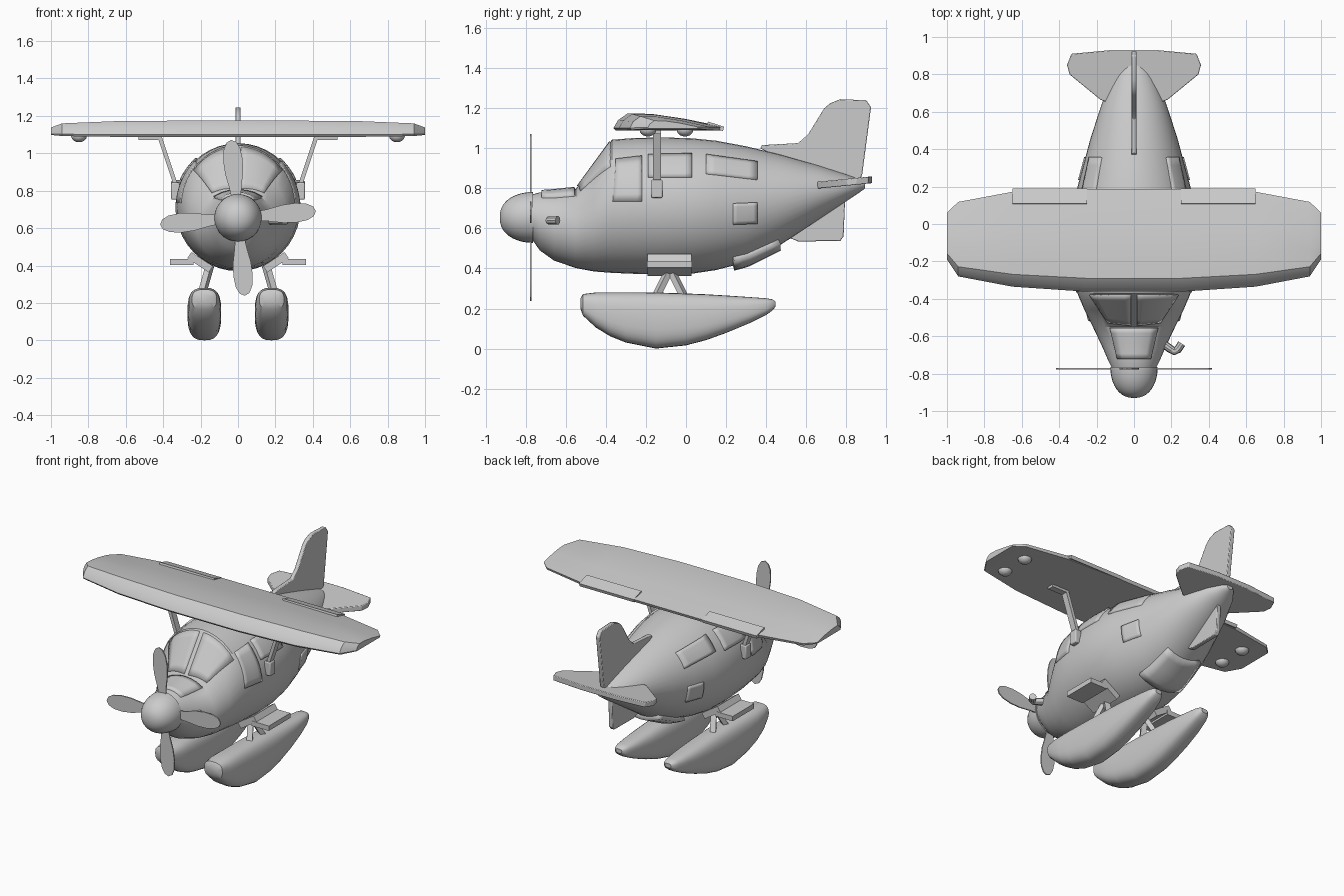
import bpy, bmesh
from math import sin, cos, pi, sqrt, copysign, radians
from mathutils import Vector, Matrix

if "Cube" in bpy.data.objects:
    bpy.data.objects.remove(bpy.data.objects["Cube"])


def finish(name, bm, mirror=False, solid=0.0, bevel=0.0, recalc=True):
    if recalc:
        bmesh.ops.recalc_face_normals(bm, faces=bm.faces)
    me = bpy.data.meshes.new(name)
    bm.to_mesh(me)
    bm.free()
    ob = bpy.data.objects.new(name, me)
    bpy.context.collection.objects.link(ob)
    if solid:
        m = ob.modifiers.new("Solidify", 'SOLIDIFY')
        m.thickness, m.offset = solid, 0
    if bevel:
        m = ob.modifiers.new("Bevel", 'BEVEL')
        m.width, m.segments = bevel, 2
    if mirror:
        ob.modifiers.new("Mirror", 'MIRROR').use_mirror_merge = False
    return ob


def loft(name, rings, **kw):
    bm = bmesh.new()
    vs = [[bm.verts.new(p) for p in r] for r in rings]
    n = len(vs[0])
    for a, b in zip(vs, vs[1:]):
        for i in range(n):
            j = (i + 1) % n
            bm.faces.new((a[i], a[j], b[j], b[i]))
    bm.faces.new(vs[0])
    bm.faces.new(vs[-1])
    return finish(name, bm, **kw)


def hull(name, sections, sides, cx=0.0, power=2.0, **kw):
    """Loft superellipse sections (y, half width, top, bottom) along y."""
    def se(v):
        return copysign(abs(v) ** (2 / power), v)
    rings = []
    for y, w, top, bot in sections:
        c, h = (top + bot) / 2, (top - bot) / 2
        rings.append([(cx + w * se(cos(2 * pi * i / sides)), y,
                       c + h * se(sin(2 * pi * i / sides))) for i in range(sides)])
    return loft(name, rings, **kw)


def box(name, loc, size, rx=0.0, **kw):
    bm = bmesh.new()
    bmesh.ops.create_cube(bm, size=1, matrix=Matrix.Translation(loc) @ Matrix.Rotation(rx, 4, 'X')
                          @ Matrix.Diagonal((*size, 1)))
    return finish(name, bm, **kw)


def beam(name, p, q, wide, thick, **kw):
    p, q = Vector(p), Vector(q)
    d = q - p
    bm = bmesh.new()
    bmesh.ops.create_cube(bm, size=1, matrix=Matrix.Translation((p + q) / 2)
                          @ d.to_track_quat('Z', 'Y').to_matrix().to_4x4()
                          @ Matrix.Diagonal((wide, thick, d.length, 1)))
    return finish(name, bm, **kw)


# Fuselage
BODY = [(-.765, .12, .77, .54), (-.73, .138, .78, .49), (-.66, .168, .785, .44),
        (-.55, .22, .797, .402), (-.46, .265, .92, .385), (-.37, .303, 1.043, .378),
        (-.25, .325, 1.052, .373), (-.1, .335, 1.054, .37), (.03, .333, 1.05, .374),
        (.15, .315, 1.038, .392), (.3, .275, 1.01, .43), (.46, .232, .972, .51),
        (.65, .17, .918, .635), (.8, .1, .87, .735), (.87, .05, .845, .782), (.895, .02, .83, .80)]
hull("fuselage", BODY, 40)


def section(y):
    for a, b in zip(BODY, BODY[1:]):
        if a[0] <= y <= b[0]:
            t = (y - a[0]) / (b[0] - a[0])
            w, top, bot = [a[i] + t * (b[i] - a[i]) for i in (1, 2, 3)]
            return w, (top + bot) / 2, (top - bot) / 2


def on_body(mode, y, v):
    w, c, h = section(y)
    if mode == 'side':
        return Vector((w * sqrt(max(0, 1 - ((v - c) / h) ** 2)), y, v))
    s = h * sqrt(max(0, 1 - (v / w) ** 2))
    return Vector((v, y, c + s if mode == 'top' else c - s))


def panel(name, mode, corners, thick=.024, frame=.012, mirror=True, n=6):
    """Raised panel hugging the fuselage; corners are (y, z) on the side or (y, x) on top/bottom."""
    a, b, c, d = [Vector(k) for k in corners]
    bm = bmesh.new()
    g = []
    for i in range(n + 1):
        u = i / n
        row = []
        for j in range(n + 1):
            p = a.lerp(b, u).lerp(d.lerp(c, u), j / n)
            row.append(bm.verts.new(on_body(mode, p.x, p.y)))
        g.append(row)
    for i in range(n):
        for j in range(n):
            bm.faces.new((g[i][j], g[i + 1][j], g[i + 1][j + 1], g[i][j + 1]))
    bm.normal_update()
    f = bm.faces[:][len(bm.faces) // 2]
    if f.normal.dot(f.calc_center_median() - Vector((0, 0, .7 if mode != 'top' else .3))
                    * 1 - Vector((0, f.calc_center_median().y, 0))) < 0:
        bmesh.ops.reverse_faces(bm, faces=bm.faces)
    if frame:
        bmesh.ops.inset_region(bm, faces=bm.faces[:], thickness=frame, depth=-.006)
    finish(name, bm, mirror=mirror, solid=thick, recalc=False)


# Windows, hatches and cowl plate
panel("windshield_pane", 'top', [(-.378, .015), (-.378, .235), (-.525, .14), (-.54, .015)])
panel("cockpit_window", 'side', [(-.365, .735), (-.22, .735), (-.22, .96), (-.35, .945)])
panel("middle_window", 'side', [(-.19, .855), (.03, .855), (.03, .97), (-.19, .965)], .03)
panel("rear_window", 'side', [(.1, .872), (.355, .842), (.355, .93), (.1, .965)], .03)
panel("side_hatch", 'side', [(.235, .62), (.355, .625), (.355, .73), (.235, .725)], .026)
panel("cowl_plate", 'top', [(-.555, -.125), (-.555, .125), (-.72, .085), (-.72, -.085)],
      .035, .012, False)
panel("belly_door", 'bottom', [(.235, -.15), (.235, .15), (.462, .12), (.462, -.12)], .05, 0, False)

# Spinner
hull("spinner", [(-.765 - .165 * sin(t), r, .655 + r, .655 - r) for t, r in
                 [(a, .127 * max(cos(a), .03) ** .85) for a in [k * pi / 20 for k in range(11)]]], 28)

# Propeller with four blades
bm = bmesh.new()
half = [(.08, .022), (.16, .032), (.24, .048), (.31, .052), (.37, .044), (.405, .026)]
outline = [(r, -w) for r, w in half] + [(.418, 0)] + [(r, w) for r, w in reversed(half)]
for k in range(4):
    rot = Matrix.Rotation(radians(-5 + 90 * k), 3, 'Y')
    rims = [[bm.verts.new(rot @ Vector((r, dy, w)) + Vector((0, -.775, .655))) for r, w in outline]
            for dy in (-.004, .004)]
    for rim in rims:
        bm.faces.new(rim)
    for i in range(len(outline)):
        j = (i + 1) % len(outline)
        bm.faces.new((rims[0][i], rims[0][j], rims[1][j], rims[1][i]))
finish("propeller", bm)

# Main wing
foil = [(0, .15), (.04, .6), (.13, 1), (.35, .96), (.65, .68), (1, .22), (.985, 0), (.02, 0)]
stations = [(1, -.19, .06, 1.138, 1.098), (.94, -.28, .118, 1.16, 1.092),
            (.65, -.335, .172, 1.172, 1.088), (.25, -.362, .188, 1.175, 1.088)]
stations += [(-s[0], *s[1:]) for s in reversed(stations)]
loft("wing", [[(x, yf + u * (yr - yf), zb + v * (zt - zb)) for u, v in foil]
              for x, yf, yr, zt, zb in stations])
box("wing_flap", (.45, .147, 1.11), (.4, .085, .022), radians(-18), mirror=True)

# Lamps under the wing tips
for label, y in (("front", -.19), ("rear", -.005)):
    bm = bmesh.new()
    bmesh.ops.create_uvsphere(bm, u_segments=20, v_segments=10, radius=1, matrix=Matrix.Translation(
        (.85, y, 1.093)) @ Matrix.Diagonal((.042, .042, .034, 1)))
    finish(label + "_wing_lamp", bm, mirror=True)

# Wing struts
beam("wing_strut", (.333, -.145, .83), (.418, -.145, 1.085), .042, .022, mirror=True)
box("strut_top_flange", (.47, -.145, 1.082), (.125, .042, .02), mirror=True)
box("strut_bracket", (.335, -.145, .798), (.045, .055, .09), mirror=True, bevel=.006)


def plate(name, pts, to3d, t):
    return loft(name, [[to3d(a, b, s) for a, b in pts] for s in (-t / 2, t / 2)], bevel=.004)


# Tail fin, ventral rudder and tailplane
plate("tail_fin", [(.37, 1.0), (.38, 1.016), (.56, 1.026), (.61, 1.07), (.69, 1.2), (.72, 1.225),
                   (.77, 1.245), (.90, 1.24), (.924, 1.205), (.88, .87), (.86, .82), (.6, .88)],
      lambda a, b, s: (s, a, b), .028)
plate("ventral_rudder", [(.5, .56), (.56, .535), (.77, .537), (.787, .56), (.795, .76), (.6, .76)],
      lambda a, b, s: (s, a, b), .028)
edge = [(.14, .65), (.18, .665), (.345, .80), (.358, .85), (.335, .91), (.12, .93)]
plate("tailplane", edge + [(-x, y) for x, y in reversed(edge)],
      lambda a, b, s: (a, b, .815 + (b - .65) * .1 + s), .034)

# Floats
FLOAT = [(-.527, .045, .25, .2), (-.515, .066, .272, .165), (-.45, .082, .28, .105),
         (-.38, .088, .281, .062), (-.3, .09, .281, .03), (-.15, .09, .28, 0), (0, .088, .275, .016),
         (.1, .084, .271, .042), (.2, .077, .265, .078), (.32, .064, .257, .128),
         (.4, .05, .251, .168), (.432, .038, .246, .19), (.446, .022, .235, .208)]
hull("float", FLOAT, 28, .18, 2.8, mirror=True)

# Float struts and boarding steps
for label, y in (("front", -.15), ("rear", -.01)):
    beam(label + "_float_strut", (.15, -.08, .40), (.19, y, .26), .035, .03, mirror=True)
beam("step_base", (.26, -.083, .455), (.145, -.083, .38), .22, .04, mirror=True)
box("step", (.3, -.083, .42), (.125, .225, .032), mirror=True)

# Exhaust pipe on one side
cu = bpy.data.curves.new("exhaust_pipe", 'CURVE')
cu.dimensions, cu.bevel_depth, cu.bevel_resolution, cu.use_fill_caps = '3D', .022, 3, True
sp = cu.splines.new('POLY')
path = [(.13, -.62, .64), (.19, -.665, .64), (.215, -.68, .64), (.235, -.67, .64), (.255, -.64, .64)]
sp.points.add(len(path) - 1)
for pt, co in zip(sp.points, path):
    pt.co = (*co, 1)
pipe = bpy.data.objects.new("exhaust_pipe", cu)
bpy.context.collection.objects.link(pipe)
bpy.context.view_layer.objects.active = pipe
pipe.select_set(True)
bpy.ops.object.convert(target='MESH')

# Smooth shading with sharp edges kept
bpy.ops.object.select_all(action='SELECT')
bpy.ops.object.shade_smooth_by_angle(angle=radians(32))
